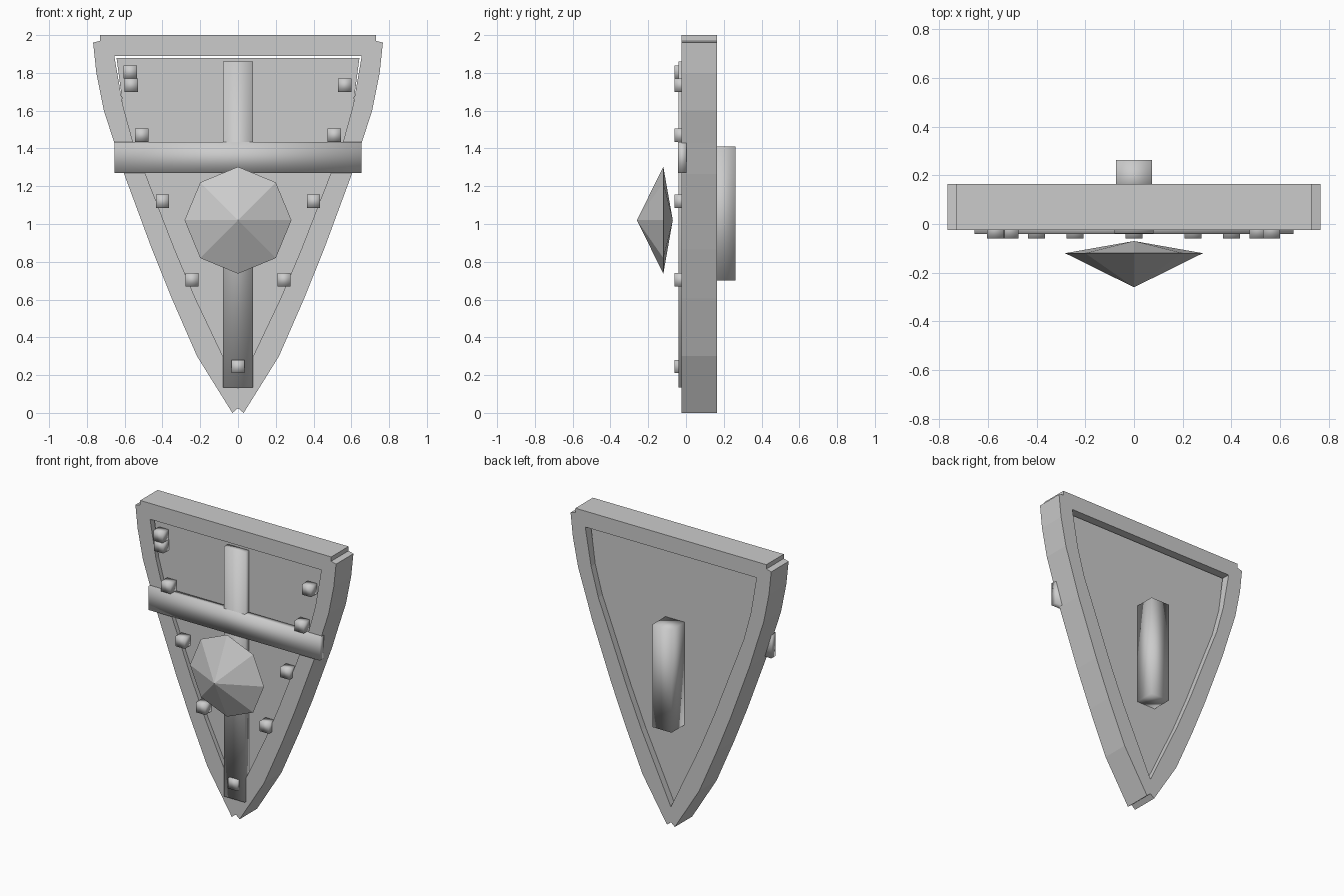
import bpy, bmesh
from math import radians, pi, sin, cos
from mathutils import Matrix

cube = bpy.data.objects.get("Cube")
if cube:
    bpy.data.objects.remove(cube)

grey = bpy.data.materials.new("plain_grey")
grey.use_nodes = True
colour = (0.6, 0.6, 0.6, 1)
grey.diffuse_color = colour
grey.node_tree.nodes["Principled BSDF"].inputs["Base Color"].default_value = colour


def mirrored(half):
    """Close a right-hand outline (top to bottom) across x = 0."""
    return half + [(-x, z) for x, z in reversed(half) if x > 0]


def slab(name, outlines, y0, y1):
    """Extrude outlines in the xz plane; a second outline is a hole."""
    curve = bpy.data.curves.new(name, "CURVE")
    curve.dimensions = "2D"
    curve.fill_mode = "BOTH"
    curve.extrude = (y1 - y0) / 2
    for points in outlines:
        spline = curve.splines.new("POLY")
        spline.points.add(len(points) - 1)
        for p, (x, z) in zip(spline.points, points):
            p.co = (x, z, 0, 1)
        spline.use_cyclic_u = True
    ob = bpy.data.objects.new(name, curve)
    bpy.context.collection.objects.link(ob)
    ob.rotation_euler.x = radians(90)
    ob.location.y = (y0 + y1) / 2
    bpy.ops.object.select_all(action="DESELECT")
    ob.select_set(True)
    bpy.context.view_layer.objects.active = ob
    bpy.ops.object.convert(target="MESH")
    ob = bpy.context.object
    ob.data.materials.clear()
    ob.data.materials.append(grey)
    for f in ob.data.polygons:
        f.use_smooth = False
    return ob


def finish(name, bm, smooth):
    bmesh.ops.recalc_face_normals(bm, faces=bm.faces)
    for f in bm.faces:
        f.smooth = smooth
    mesh = bpy.data.meshes.new(name)
    bm.to_mesh(mesh)
    bm.free()
    mesh.materials.append(grey)
    ob = bpy.data.objects.new(name, mesh)
    bpy.context.collection.objects.link(ob)
    return ob


def soft_box(name, x, y, z):
    """Smooth shaded box from (low, high) ranges."""
    bm = bmesh.new()
    ranges = (x, y, z)
    centre = [(a + b) / 2 for a, b in ranges]
    size = [b - a for a, b in ranges]
    matrix = Matrix.Translation(centre) @ Matrix.Diagonal((*size, 1))
    bmesh.ops.create_cube(bm, size=1, matrix=matrix)
    return finish(name, bm, True)


# Rim frame and recessed panel
outer = mirrored([(0.73, 2), (0.73, 1.97), (0.767, 1.96), (0.75, 1.8), (0.71, 1.6),
                  (0.655, 1.43), (0.603, 1.265), (0.455, 0.865), (0.35, 0.605),
                  (0.217, 0.3), (0.03, 0), (0, 0.025)])
curve_side = [(0.61, 1.63), (0.555, 1.43), (0.49, 1.265), (0.335, 0.865),
              (0.225, 0.605), (0.08, 0.3), (0, 0.13)]
slab("rim", [outer, mirrored([(0.655, 1.89)] + curve_side)], -0.025, 0.165)
slab("panel", [mirrored([(0.643, 1.88)] + curve_side)], 0.005, 0.12)

# Cross bars on the front, grip on the back
soft_box("vertical_bar", (-0.08, 0.08), (-0.04, 0.01), (0.135, 1.86))
soft_box("horizontal_bar", (-0.655, 0.655), (-0.042, 0.003), (1.27, 1.434))
soft_box("back_grip", (-0.073, 0.073), (0.115, 0.262), (0.70, 1.41))

# Studs around the panel edge
studs = [(-0.57, 1.805), (0, 0.245)]
for x, z in [(0.565, 1.735), (0.51, 1.47), (0.4, 1.12), (0.243, 0.705)]:
    studs += [(x, z), (-x, z)]
r = 0.035
for i, (x, z) in enumerate(studs):
    soft_box(f"stud_{i + 1}", (x - r, x + r), (-0.06, 0.01), (z - r, z + r))

# Faceted boss: eight-sided double pyramid
bm = bmesh.new()
sides = 8
ring = [bm.verts.new((0.283 * sin(2 * pi * i / sides), -0.12,
                      1.02 + 0.283 * cos(2 * pi * i / sides))) for i in range(sides)]
for tip_y in (-0.26, -0.07):
    tip = bm.verts.new((0, tip_y, 1.02))
    for i in range(sides):
        bm.faces.new((ring[i], ring[(i + 1) % sides], tip))
finish("boss", bm, False)
